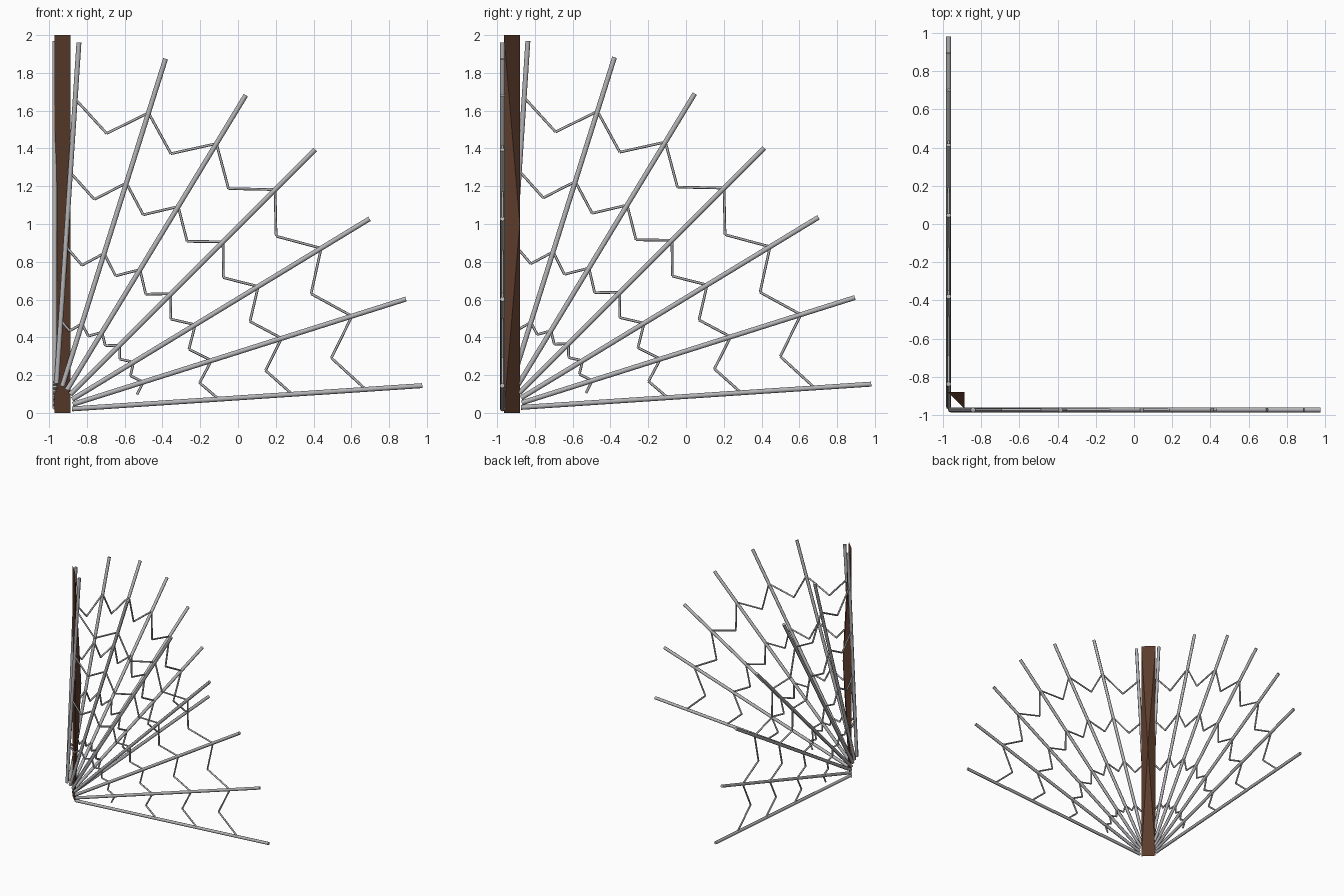
import bpy, bmesh
from math import radians, cos, sin
from mathutils import Vector, Matrix

cube = bpy.data.objects.get("Cube")
if cube:
    bpy.data.objects.remove(cube, do_unlink=True)


def make_material(name, rgb):
    mat = bpy.data.materials.new(name)
    mat.use_nodes = True
    mat.diffuse_color = (*rgb, 1)
    mat.node_tree.nodes["Principled BSDF"].inputs["Base Color"].default_value = (*rgb, 1)
    return mat


grey = make_material("grey metal", (0.46, 0.46, 0.48))
brown = make_material("brown wood", (0.105, 0.045, 0.025))


def finish(bm, name, mat):
    mesh = bpy.data.meshes.new(name)
    bmesh.ops.recalc_face_normals(bm, faces=bm.faces)
    bm.to_mesh(mesh)
    bm.free()
    mesh.materials.append(mat)
    obj = bpy.data.objects.new(name, mesh)
    bpy.context.collection.objects.link(obj)


def add_bar(bm, a, b, radius, sides):
    """Closed straight bar from a to b, smooth along its sides."""
    axis = b - a
    turn = axis.to_track_quat('Z', 'Y').to_matrix().to_4x4()
    made = bmesh.ops.create_cone(bm, cap_ends=True, segments=sides, radius1=radius,
                                 radius2=radius, depth=axis.length,
                                 matrix=Matrix.Translation((a + b) / 2) @ turn)
    faces = {f for v in made["verts"] for f in v.link_faces}
    for f in faces:
        f.smooth = len(f.verts) == 4
        if not f.smooth:
            for e in f.edges:
                e.smooth = False


RODS = 7
FIRST, STEP = 3.8, 13.74
# Each ring: radius on the rods, radius at the dips, outward drift, last half-step
RINGS = [(1.65, 1.49, 0, 12), (1.26, 1.135, 0, 12),
         (0.87, 0.78, 0, 12), (0.475, 0.425, 0.02, 11)]


def build_fan(name, origin, outward):
    def point(r, half_step):
        # half steps run from the upright rod down to the lowest rod
        a = radians(FIRST + STEP * (RODS - 1 - half_step / 2))
        return origin + outward * (r * cos(a)) + Vector((0, 0, r * sin(a)))

    # Radiating rods
    bm = bmesh.new()
    for i in range(RODS):
        add_bar(bm, point(0.14 - 0.008 * i, 2 * i), point(1.95, 2 * i), 0.013, 8)
    finish(bm, name + "_rods", grey)

    # Zigzag strands between the rods
    bm = bmesh.new()
    for on_rod, dip, drift, last in RINGS:
        path = [point((dip if k % 2 else on_rod) + drift * k / 12, k)
                for k in range(last + 1)]
        for a, b in zip(path, path[1:]):
            add_bar(bm, a, b, 0.007, 6)
    finish(bm, name + "_strands", grey)


build_fan("front_fan", Vector((-0.97, -0.972, 0.015)), Vector((1, 0, 0)))
build_fan("side_fan", Vector((-0.97, -0.965, 0.023)), Vector((0, 1, 0)))

# Corner post: flat across the corner, swelling to a ridge point at mid height
bm = bmesh.new()
for z in (0, 2):
    bm.verts.new((-0.972, -0.88, z))
    bm.verts.new((-0.888, -0.964, z))
bm.verts.new((-0.888, -0.88, 1))
bmesh.ops.convex_hull(bm, input=bm.verts)
finish(bm, "corner_post", brown)
